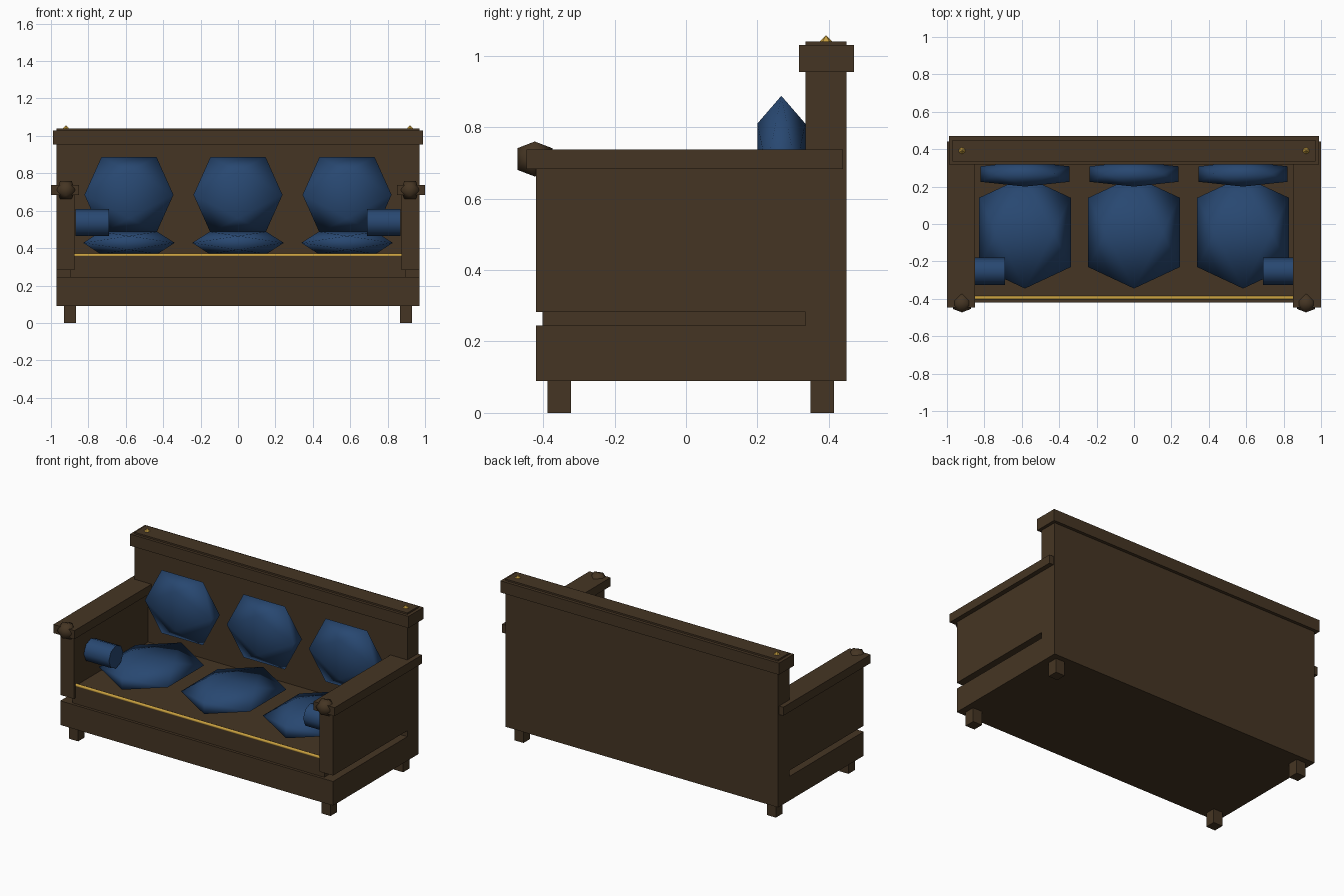
import bpy, bmesh, math
from mathutils import Matrix, Vector

if "Cube" in bpy.data.objects:
    bpy.data.objects.remove(bpy.data.objects["Cube"])


def material(name, rgb):
    m = bpy.data.materials.new(name)
    m.diffuse_color = (*rgb, 1)
    m.use_nodes = True
    m.node_tree.nodes["Principled BSDF"].inputs["Base Color"].default_value = m.diffuse_color
    return m


WOOD = material("dark wood", (0.060, 0.036, 0.017))
BLUE = material("blue fabric", (0.021, 0.064, 0.165))
GOLD = material("gold trim", (0.58, 0.35, 0.05))


def finish(name, bm, mat, smooth=False):
    bmesh.ops.recalc_face_normals(bm, faces=bm.faces)
    for f in bm.faces:
        f.smooth = smooth
    me = bpy.data.meshes.new(name)
    bm.to_mesh(me)
    bm.free()
    me.materials.append(mat)
    ob = bpy.data.objects.new(name, me)
    bpy.context.collection.objects.link(ob)
    return ob


def box(name, x, y, z, mat=WOOD):
    """Box from (min, max) ranges."""
    bm = bmesh.new()
    bmesh.ops.create_cube(bm, size=1)
    for v in bm.verts:
        v.co = [a + (c + 0.5) * (b - a) for c, (a, b) in zip(v.co, (x, y, z))]
    return finish(name, bm, mat)


def pillow(name, centre, half, mat=BLUE):
    """Smooth twenty-sided ball stretched to the given half sizes."""
    bm = bmesh.new()
    k = 2 / (1 + math.sqrt(5))
    for a in (-1, 1):
        for b in (-k, k):
            for p in ((0, a, b), (a, b, 0), (b, 0, a)):
                bm.verts.new([c + h * q for c, h, q in zip(centre, half, p)])
    bmesh.ops.convex_hull(bm, input=bm.verts)
    return finish(name, bm, mat, True)


def rod(name, centre, radius, length, sides, mat):
    """Rod along x."""
    bm = bmesh.new()
    bmesh.ops.create_cone(bm, cap_ends=True, segments=sides, radius1=radius,
                          radius2=radius, depth=length,
                          matrix=Matrix.Translation(Vector(centre))
                          @ Matrix.Rotation(math.pi / 2, 4, 'Y'))
    ob = finish(name, bm, mat)
    for f in ob.data.polygons:
        f.use_smooth = abs(f.normal.x) < 0.5
    return ob


# Frame
box("base", (-0.97, 0.97), (-0.42, 0.45), (0.09, 0.245))
box("seat", (-0.895, 0.895), (-0.402, 0.34), (0.24, 0.36))
box("back_panel", (-0.97, 0.97), (0.335, 0.45), (0.09, 1.04))
box("top_rail", (-0.99, 0.99), (0.317, 0.47), (0.955, 1.03))
rod("seat_trim", (0, -0.394, 0.362), 0.01, 1.75, 8, GOLD)

# Cushions
for i, x in enumerate((-0.583, 0, 0.583)):
    pillow(f"seat_cushion_{i}", (x, -0.045, 0.428), (0.245, 0.3, 0.06))
    pillow(f"back_cushion_{i}", (x, 0.267, 0.685), (0.238, 0.067, 0.203))

# Mirrored parts
for side, s in (("left", -1), ("right", 1)):
    def span(a, b):
        return tuple(sorted((s * a, s * b)))

    box(f"arm_{side}", span(0.874, 0.97), (-0.42, 0.34), (0.283, 0.7))
    box(f"arm_cap_{side}", span(0.85, 1.0), (-0.447, 0.44), (0.683, 0.738))
    pillow(f"arm_knob_{side}", (s * 0.92, -0.4235, 0.711),
           (0.049, 0.049, 0.049), WOOD)
    rod(f"bolster_{side}", (s * 0.78, -0.252, 0.537), 0.073, 0.178, 8, BLUE)
    for end, y in (("front", -0.355), ("back", 0.382)):
        box(f"{end}_leg_{side}", span(0.865, 0.93), (y - 0.033, y + 0.033),
            (0, 0.095))
    # Gold stud on the rail
    bm = bmesh.new()
    bmesh.ops.create_cone(bm, cap_ends=True, segments=6, radius1=0.019,
                          radius2=0, depth=0.019,
                          matrix=Matrix.Translation((s * 0.92, 0.392, 1.0485)))
    finish(f"stud_{side}", bm, GOLD)
